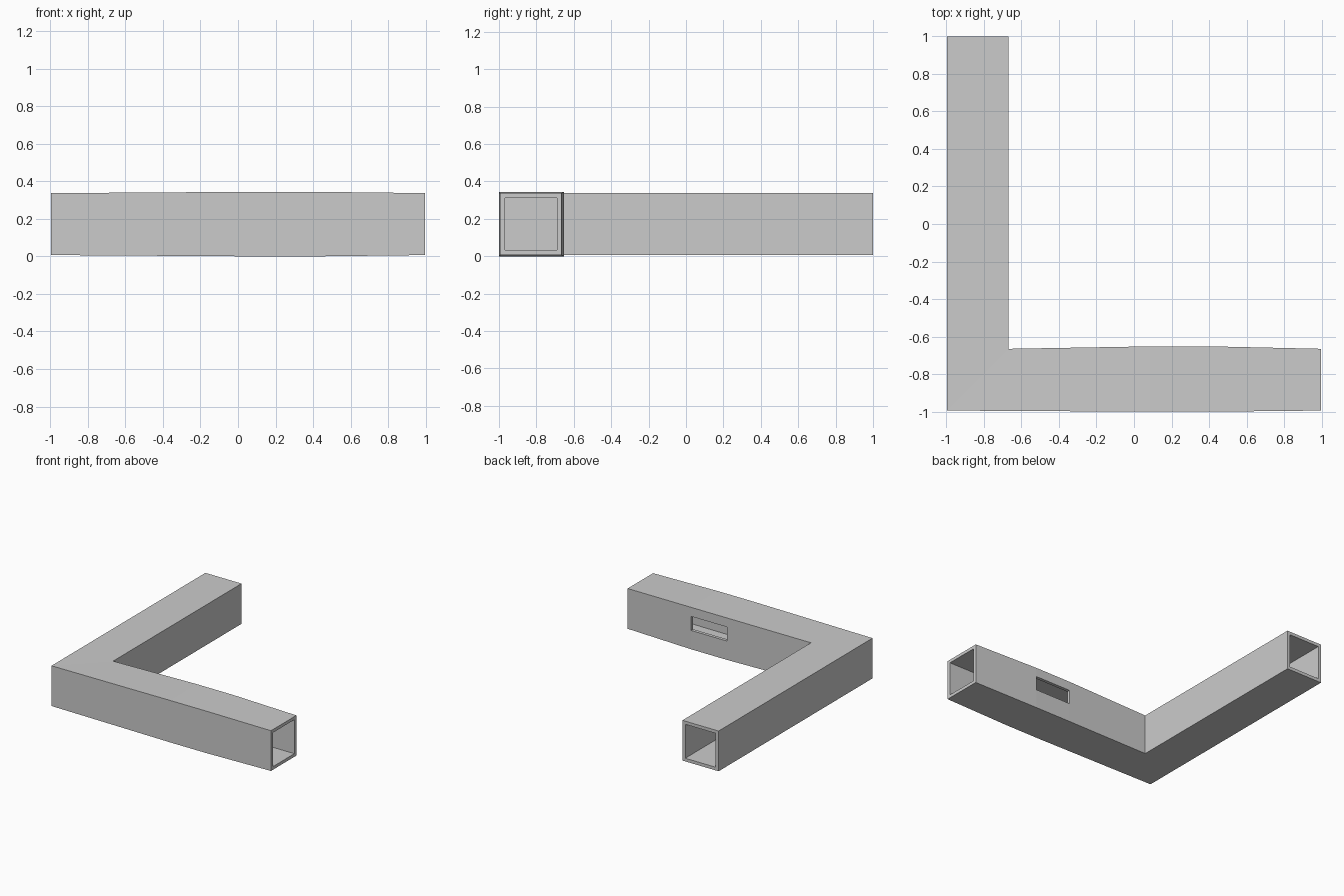
import bpy, bmesh

if "Cube" in bpy.data.objects:
    bpy.data.objects.remove(bpy.data.objects["Cube"])

WALL = 0.026            # tube wall thickness
LEFT, INNER_X = -0.996, -0.668
RIGHT, BACK = 0.995, 1.0
Z0, Z1 = 0.007, 0.337
Y0, Y1 = -0.994, -0.665
SLOT = (0.085, 0.41)    # slot extent along x

def stations(w):
    """Cross-sections along the L path, inset by w: (outer xy, inner xy, z low, z high)."""
    out = []
    # front arm, swelling slightly around the slot
    for x, b in ((RIGHT, 0), (SLOT[1], 1), (SLOT[0], 1)):
        out.append(((x, Y0 + w - 0.006 * b), (x, Y1 - w + 0.013 * b),
                    Z0 + w - 0.007 * b, Z1 - w + 0.007 * b))
    # mitred corner and back end of the side arm
    out.append(((LEFT + w, Y0 + w), (INNER_X - w, Y1 - w), Z0 + w, Z1 - w))
    out.append(((LEFT + w, BACK), (INNER_X - w, BACK), Z0 + w, Z1 - w))
    return out

# Hollow square tube bent into an L
bm = bmesh.new()
skins = []
for w in (0, WALL):
    rings = []
    for o, i, lo, hi in stations(w):
        pts = ((*o, lo), (*i, lo), (*i, hi), (*o, hi))
        rings.append([bm.verts.new(p) for p in pts])
    for a, b in zip(rings, rings[1:]):
        for k in range(4):
            n = (k + 1) % 4
            bm.faces.new((a[k], a[n], b[n], b[k]))
    skins.append(rings)
for end in (0, -1):
    a, b = skins[0][end], skins[1][end]
    for k in range(4):
        n = (k + 1) % 4
        bm.faces.new((a[k], a[n], b[n], b[k]))
bmesh.ops.recalc_face_normals(bm, faces=bm.faces)
mesh = bpy.data.meshes.new("corner_tube")
bm.to_mesh(mesh)
bm.free()
tube = bpy.data.objects.new("corner_tube", mesh)
bpy.context.collection.objects.link(tube)

# Slot through the inner wall of the front arm
bpy.ops.mesh.primitive_cube_add(size=1, location=(sum(SLOT) / 2, -0.67, 0.212))
cutter = bpy.context.object
cutter.name = "slot_cutter"
cutter.scale = (SLOT[1] - SLOT[0], 0.16, 0.115)
cutter.hide_render = True

bpy.context.view_layer.objects.active = tube
mod = tube.modifiers.new("slot", 'BOOLEAN')
mod.operation = 'DIFFERENCE'
mod.solver = 'EXACT'
mod.object = cutter
bpy.ops.object.modifier_apply(modifier=mod.name)
bpy.data.objects.remove(cutter, do_unlink=True)
